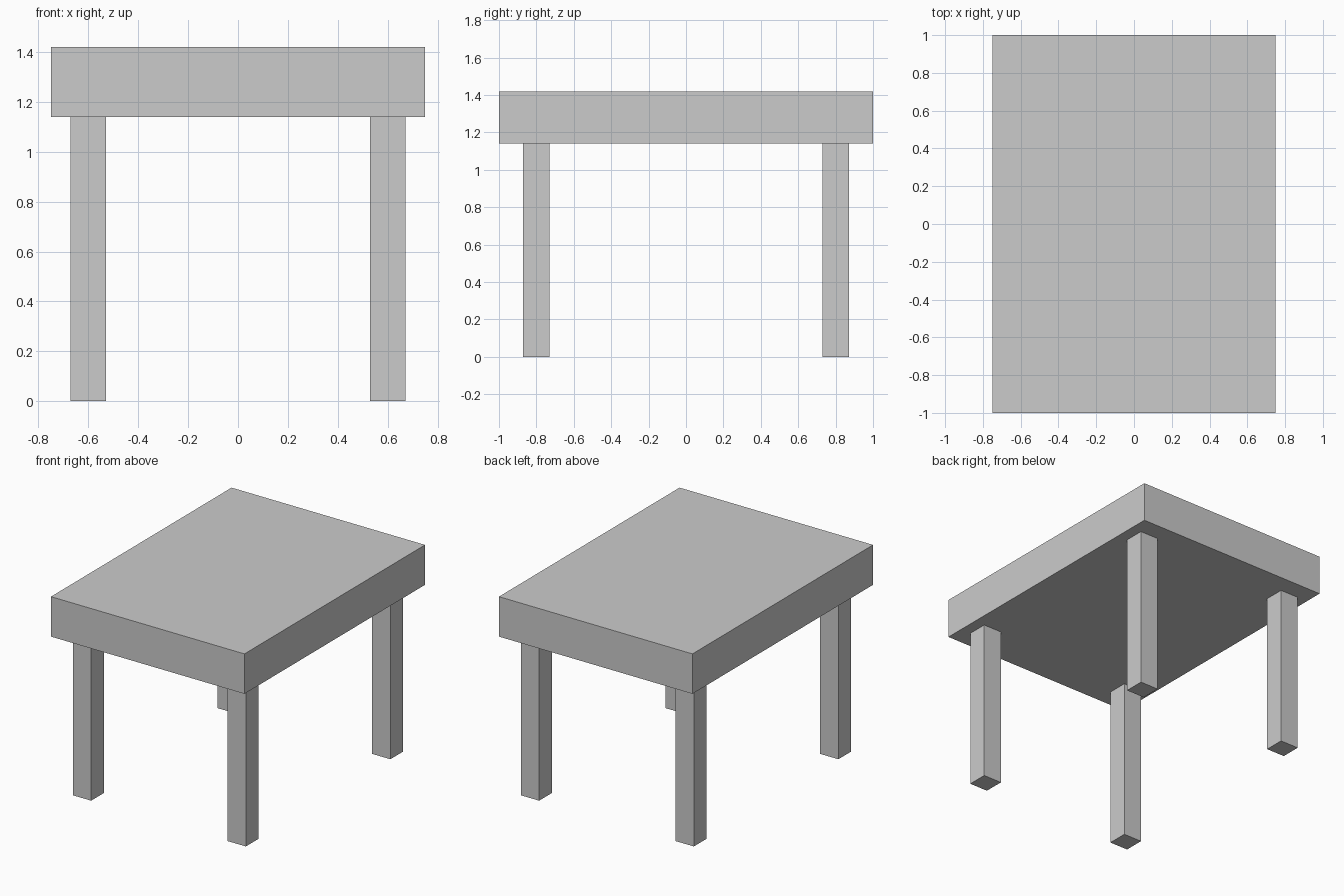
import bpy

if "Cube" in bpy.data.objects:
    bpy.data.objects.remove(bpy.data.objects["Cube"])


def box(name, centre, size):
    bpy.ops.mesh.primitive_cube_add(size=1, location=centre)
    obj = bpy.context.object
    obj.name = name
    obj.scale = size
    bpy.ops.object.transform_apply(location=False, rotation=False, scale=True)
    return obj


LEG_HEIGHT, LEG_WIDTH, TOP_THICKNESS = 1.14, 0.142, 0.28

# Thick rectangular slab
box("table_top", (0, 0, LEG_HEIGHT + TOP_THICKNESS / 2), (1.5, 2.0, TOP_THICKNESS))

# Four square legs, inset from the corners
for y_name, sy in (("front", -1), ("back", 1)):
    for x_name, sx in (("left", -1), ("right", 1)):
        box(f"{y_name}_{x_name}_leg", (0.6 * sx, 0.8 * sy, LEG_HEIGHT / 2),
            (LEG_WIDTH, LEG_WIDTH, LEG_HEIGHT))
